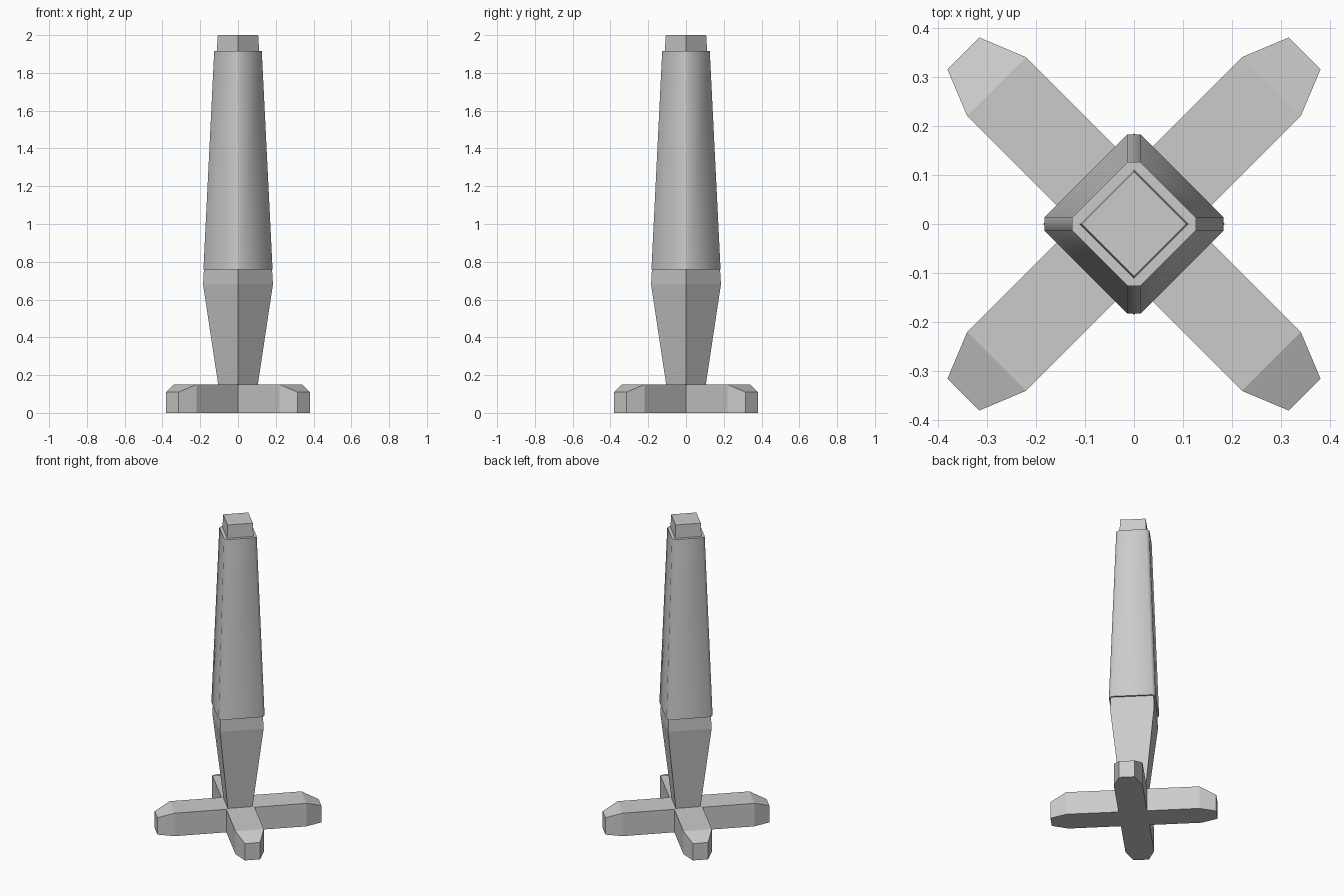
import bpy
import bmesh
import math
from mathutils import Matrix, Vector

cube = bpy.data.objects.get("Cube")
if cube:
    bpy.data.objects.remove(cube, do_unlink=True)

grey = bpy.data.materials.new("light_grey")
grey.use_nodes = True
colour = (0.6, 0.6, 0.6, 1)
grey.diffuse_color = colour
grey.node_tree.nodes["Principled BSDF"].inputs["Base Color"].default_value = colour


def finish(name, bm):
    bmesh.ops.recalc_face_normals(bm, faces=bm.faces[:])
    mesh = bpy.data.meshes.new(name)
    bm.to_mesh(mesh)
    bm.free()
    mesh.materials.append(grey)
    obj = bpy.data.objects.new(name, mesh)
    bpy.context.collection.objects.link(obj)
    return obj


def diamond(radius, cut):
    """Diamond outline with corners at radius, each cut to a flat of half-width cut."""
    corner = [(radius, -cut), (radius, cut)] if cut else [(radius, 0)]
    points = []
    for i in range(4):
        turn = Matrix.Rotation(i * math.pi / 2, 2)
        points += [turn @ Vector(p) for p in corner]
    return points


def tower(name, sections, cut=0):
    """Loft diamond sections given as (height, radius), with both ends closed."""
    bm = bmesh.new()
    rings = [[bm.verts.new((p.x, p.y, z)) for p in diamond(r, cut)] for z, r in sections]
    for low, high in zip(rings, rings[1:]):
        for i in range(len(low)):
            j = (i + 1) % len(low)
            bm.faces.new((low[i], low[j], high[j], high[i]))
    bm.faces.new(rings[0])
    bm.faces.new(rings[-1])
    return finish(name, bm)


def cross_base(name, width, shoulder, reach, tip, height, tip_height):
    """Diagonal cross whose arm ends narrow and slope down."""
    bm = bmesh.new()
    arm = [(width, -width, height), (shoulder, -width, height), (reach, -tip, tip_height),
           (reach, tip, tip_height), (shoulder, width, height)]
    low, high = [], []
    for i in range(4):
        turn = Matrix.Rotation(math.pi / 4 + i * math.pi / 2, 3, 'Z')
        for x, y, z in arm:
            low.append(bm.verts.new(turn @ Vector((x, y, 0))))
            high.append(bm.verts.new(turn @ Vector((x, y, z))))
    count = len(low)
    for i in range(count):
        j = (i + 1) % count
        bm.faces.new((low[i], low[j], high[j], high[i]))
    bm.faces.new(low)
    # Flat top, then the sloping ends
    bm.faces.new([v for i, v in enumerate(high) if i % 5 not in (2, 3)])
    for i in range(0, count, 5):
        bm.faces.new(high[i + 1:i + 5])
    return finish(name, bm)


cross_base("cross_base", 0.085, 0.396, 0.492, 0.046, 0.15, 0.11)
tower("inner_shaft", [(0.15, 0.105), (0.68, 0.185), (2.0, 0.107)])
sleeve = tower("outer_sleeve", [(0.76, 0.183), (1.915, 0.126)], cut=0.013)

# Soft shading around the sleeve's narrow corner faces
bpy.ops.object.select_all(action='DESELECT')
sleeve.select_set(True)
bpy.context.view_layer.objects.active = sleeve
bpy.ops.object.shade_smooth_by_angle(angle=math.radians(60))
